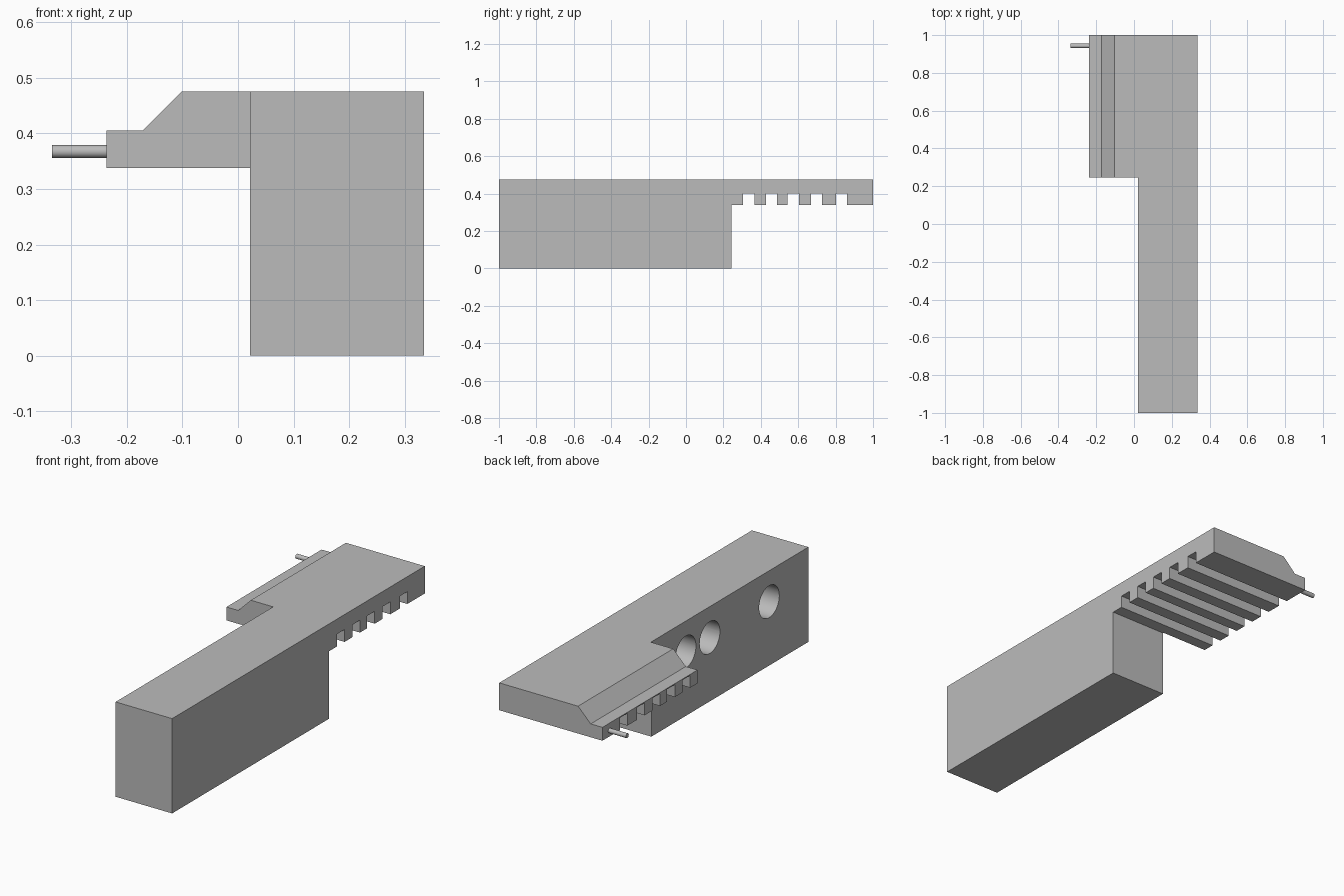
import bpy, bmesh, math
from mathutils import Vector, Matrix

cube = bpy.data.objects.get("Cube")
if cube:
    bpy.data.objects.remove(cube, do_unlink=True)

grey = bpy.data.materials.new("plain grey")
grey.use_nodes = True
grey.diffuse_color = (0.5, 0.5, 0.5, 1)
grey.node_tree.nodes["Principled BSDF"].inputs["Base Color"].default_value = (0.5, 0.5, 0.5, 1)


def add_object(name, bm):
    bmesh.ops.recalc_face_normals(bm, faces=bm.faces)
    mesh = bpy.data.meshes.new(name)
    bm.to_mesh(mesh)
    bm.free()
    mesh.materials.append(grey)
    obj = bpy.data.objects.new(name, mesh)
    bpy.context.collection.objects.link(obj)
    return obj


def extrude(name, points, offset):
    """Extrude a closed outline along an offset."""
    bm = bmesh.new()
    face = bm.faces.new([bm.verts.new(p) for p in points])
    new = bmesh.ops.extrude_face_region(bm, geom=[face])["geom"]
    verts = [v for v in new if isinstance(v, bmesh.types.BMVert)]
    bmesh.ops.translate(bm, verts=verts, vec=Vector(offset))
    return add_object(name, bm)


def rod(name, x0, x1, y, z, radius, sides):
    """Cylinder lying along x."""
    bm = bmesh.new()
    place = Matrix.Translation(((x0 + x1) / 2, y, z)) @ Matrix.Rotation(math.pi / 2, 4, "Y")
    bmesh.ops.create_cone(bm, cap_ends=True, segments=sides, radius1=radius,
                          radius2=radius, depth=x1 - x0, matrix=place)
    return add_object(name, bm)


def combine(target, tool, operation):
    mod = target.modifiers.new("cut", "BOOLEAN")
    mod.operation, mod.solver, mod.object = operation, "EXACT", tool
    bpy.context.view_layer.objects.active = target
    bpy.ops.object.modifier_apply(modifier=mod.name)
    bpy.data.objects.remove(tool, do_unlink=True)


def smooth(obj):
    bpy.ops.object.select_all(action="DESELECT")
    obj.select_set(True)
    bpy.context.view_layer.objects.active = obj
    bpy.ops.object.shade_smooth_by_angle(angle=math.radians(30))


LEFT, INNER, RIGHT = -0.237, 0.022, 0.335
UNDER, LEDGE, TOP = 0.338, 0.405, 0.475

# Main block with its long overhanging top
side = [(-1, 0), (0.243, 0), (0.243, UNDER), (1, UNDER), (1, TOP), (-1, TOP)]
body = extrude("body", [(INNER, y, z) for y, z in side], (RIGHT - INNER, 0, 0))

# Side wing with sloped step and low ledge
section = [(LEFT, UNDER), (0.1, UNDER), (0.1, TOP), (-0.102, TOP), (-0.172, LEDGE), (LEFT, LEDGE)]
wing = extrude("wing", [(x, 0.247, z) for x, z in section], (0, 0.753, 0))
combine(body, wing, "UNION")

# Slots across the underside
for start in (0.305, 0.427, 0.544, 0.667, 0.802):
    end = start + 0.06
    slot = [(start, 0.3), (end, 0.3), (end, 0.4), (start, 0.4)]
    combine(body, extrude("slot", [(-0.5, y, z) for y, z in slot], (1, 0, 0)), "DIFFERENCE")

# Round blind holes in the inner side
for y in (-0.69, -0.22, -0.03):
    combine(body, rod("hole", -0.1, 0.22, y, 0.32, 0.08, 48), "DIFFERENCE")
smooth(body)

# Pin on the ledge end
smooth(rod("pin", -0.335, LEFT + 0.01, 0.943, 0.3675, 0.0115, 32))
